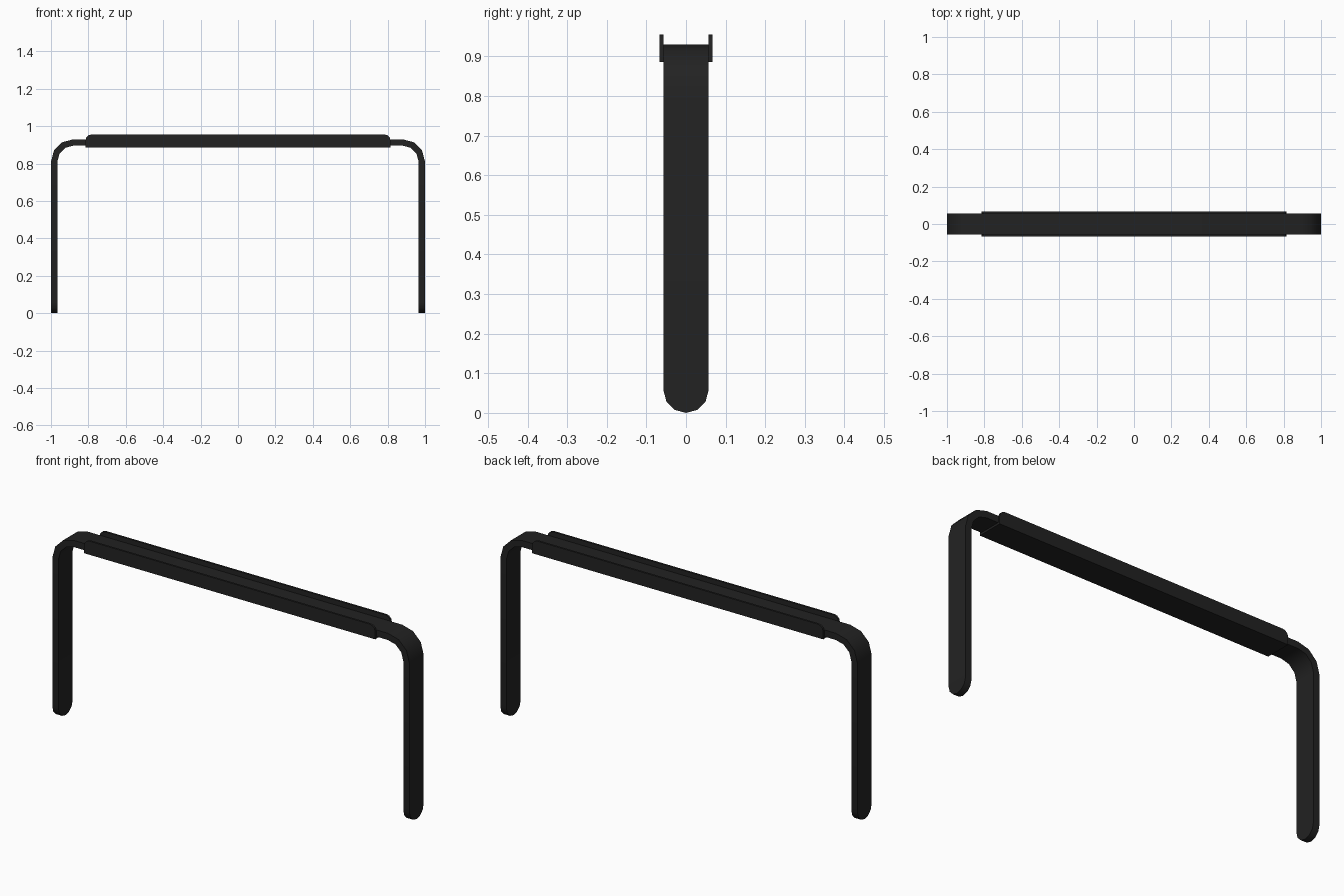
import bpy, bmesh
from math import sin, cos, pi

if "Cube" in bpy.data.objects:
    bpy.data.objects.remove(bpy.data.objects["Cube"])

black = bpy.data.materials.new("matte black")
black.use_nodes = True
COLOR = (0.016, 0.016, 0.016, 1)
black.diffuse_color = COLOR
black.node_tree.nodes["Principled BSDF"].inputs["Base Color"].default_value = COLOR

HALF, THICK, TOP, RADIUS = 0.057, 0.034, 0.93, 0.12   # strap dimensions
LENGTH, WALL, LOW, HIGH = 0.815, 0.01, 0.886, 0.955   # channel dimensions


def finish(name, bm):
    bmesh.ops.remove_doubles(bm, verts=bm.verts, dist=1e-5)
    bmesh.ops.recalc_face_normals(bm, faces=bm.faces)
    mesh = bpy.data.meshes.new(name)
    bm.to_mesh(mesh)
    bm.free()
    mesh.materials.append(black)
    obj = bpy.data.objects.new(name, mesh)
    bpy.context.collection.objects.link(obj)
    bpy.ops.object.select_all(action='DESELECT')
    obj.select_set(True)
    bpy.context.view_layer.objects.active = obj
    bpy.ops.object.shade_smooth_by_angle(angle=pi * 0.22)
    return obj


# Bent strap: stations of (outer point, inner point, half width) for one side
stations = []
for i in range(4):                      # rounded foot
    a = i * pi / 6
    z = HALF * (1 - cos(a))
    stations.append(((1, z), (1 - THICK, z), HALF * sin(a)))
for i in range(4):                      # bend at the shoulder
    a = i * pi / 6
    point = lambda r: (1 - RADIUS + r * cos(a), TOP - RADIUS + r * sin(a))
    stations.append((point(RADIUS), point(RADIUS - THICK), HALF))
flip = lambda p: (-p[0], p[1])
stations += [(flip(o), flip(n), w) for o, n, w in reversed(stations)]

bm = bmesh.new()
rings = []
for outer, inner, w in stations:
    corners = ((outer, -w), (outer, w), (inner, w), (inner, -w))
    rings.append([bm.verts.new((p[0], y, p[1])) for p, y in corners])
for a, b in zip(rings, rings[1:]):
    for k in range(4):
        bm.faces.new((a[k], a[k - 1], b[k - 1], b[k]))
finish("bent_strap", bm)


def plate(name, outline, y0, y1):
    bm = bmesh.new()
    face = bm.faces.new([bm.verts.new((x, y0, z)) for x, z in outline])
    ext = bmesh.ops.extrude_face_region(bm, geom=[face])["geom"]
    moved = [v for v in ext if isinstance(v, bmesh.types.BMVert)]
    bmesh.ops.translate(bm, verts=moved, vec=(0, y1 - y0, 0))
    return finish(name, bm)


# Channel side rails with rounded upper corners
ROUND = 0.03
corner = [(LENGTH - ROUND + ROUND * cos(i * pi / 6),
           HIGH - ROUND + ROUND * sin(i * pi / 6)) for i in range(4)]
right_half = [(LENGTH, LOW)] + corner
outline = right_half + [flip(p) for p in reversed(right_half)]
for side, s in (("front", -1), ("back", 1)):
    plate(side + "_rail", outline, s * HALF, s * (HALF + WALL))

# Channel floor under the strap
floor_top = TOP - THICK
plate("channel_floor", [(-LENGTH, LOW), (LENGTH, LOW), (LENGTH, floor_top),
                        (-LENGTH, floor_top)], -HALF, HALF)
